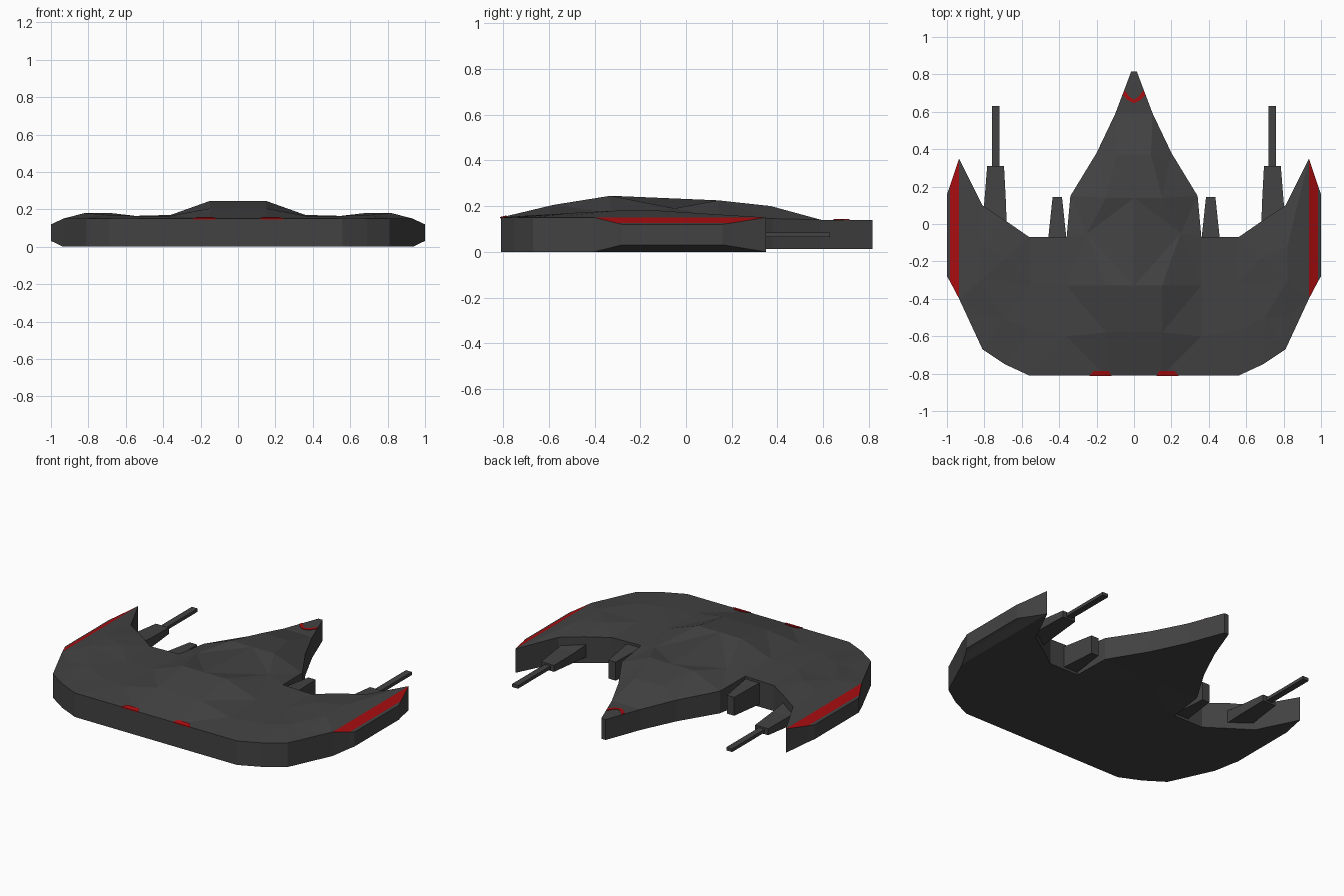
import bpy, bmesh
from mathutils import Vector
from mathutils.geometry import delaunay_2d_cdt

if "Cube" in bpy.data.objects:
    bpy.data.objects.remove(bpy.data.objects["Cube"])


def material(name, rgb):
    m = bpy.data.materials.new(name)
    m.diffuse_color = (*rgb, 1)
    m.use_nodes = True
    m.node_tree.nodes["Principled BSDF"].inputs["Base Color"].default_value = m.diffuse_color
    return m


GREY = material("dark grey", (0.055, 0.055, 0.055))
RED = material("red", (0.40, 0.004, 0.005))


def finish(name, bm, mats):
    """Turn a right-half bmesh into an object mirrored across x = 0."""
    bmesh.ops.recalc_face_normals(bm, faces=bm.faces)
    me = bpy.data.meshes.new(name)
    bm.to_mesh(me)
    bm.free()
    for m in mats:
        me.materials.append(m)
    ob = bpy.data.objects.new(name, me)
    bpy.context.collection.objects.link(ob)
    mod = ob.modifiers.new("mirror", 'MIRROR')
    mod.use_clip = True
    mod.merge_threshold = 0.0005
    return ob


def loft(name, rings, mats, red_side=None):
    """Join matching rings into a closed solid; red_side = side number in first band."""
    bm = bmesh.new()
    loops = [[bm.verts.new(p) for p in r] for r in rings]
    n = len(loops[0])
    for k in range(len(loops) - 1):
        for i in range(n):
            j = (i + 1) % n
            f = bm.faces.new((loops[k][i], loops[k][j], loops[k + 1][j], loops[k + 1][i]))
            if k == 0 and i == red_side:
                f.material_index = 1
    bm.faces.new(loops[0])
    bm.faces.new(loops[-1])
    return finish(name, bm, mats)


def rect_y(x0, x1, z0, z1, y):
    return [(x0, y, z0), (x1, y, z0), (x1, y, z1), (x0, y, z1)]


def rect_x(y0, y1, z0, z1, x):
    return [(x, y0, z0), (x, y1, z0), (x, y1, z1), (x, y0, z1)]


# Hull: right-half outline (x, y, top height) plus a few inner crown points
outline = [(0, -.81, .15), (.15, -.81, .15), (.56, -.81, .15), (.69, -.75, .15),
           (.81, -.67, .15), (.935, -.40, .15), (.935, .35, .15), (.81, .10, .16),
           (.69, .02, .165), (.56, -.07, .16), (.36, -.07, .165), (.34, .15, .15),
           (.20, .38, .145), (.10, .59, .14), (.015, .815, .14), (0, .815, .14),
           (0, .59, .14), (0, .37, .20), (0, .14, .225), (0, -.33, .245), (0, -.58, .205)]
crown = [(.15, -.58, .205), (.15, -.33, .245), (.15, .14, .225), (.09, .37, .20),
         (.07, .59, .14), (.25, -.05, .19), (.36, -.33, .17), (.36, -.60, .165),
         (.55, -.32, .165), (.55, -.57, .165), (.68, -.18, .18), (.82, -.12, .18),
         (.70, -.50, .17), (.81, -.50, .16), (.82, -.30, .18)]
pts = outline + crown
n = len(outline)
tris = delaunay_2d_cdt([Vector(p[:2]) for p in pts], [], [list(range(n))], 1, 1e-5)
source = [o[0] for o in tris[3]]
bm = bmesh.new()
top = [bm.verts.new(p) for p in pts]
low = [bm.verts.new((x, y, .012 if y > .1 and x < .35 else 0)) for x, y, z in pts]
for t in tris[2]:
    ids = [source[i] for i in t]
    bm.faces.new([top[i] for i in ids])
    bm.faces.new([low[i] for i in reversed(ids)])
for i in range(n):
    j = (i + 1) % n
    if outline[i][0] + outline[j][0] > 0:          # no wall on the mirror plane
        bm.faces.new((low[i], low[j], top[j], top[i]))
finish("hull", bm, [GREY])

# Bevelled wing-tip panels with a red upper band
loft("wing_tip", [rect_x(-.40, .35, 0, .15, .935),
                  rect_x(-.305, .20, .024, .126, .985),
                  rect_x(-.28, .16, .03, .12, 1.0)], [GREY, RED], red_side=2)

# Prongs beside the nose
loft("prong", [rect_y(.36, .46, .015, .15, -.09),
               rect_y(.385, .435, .02, .135, .145)], [GREY])

# Guns: tapered housing and thin barrel
loft("gun_housing", [rect_y(.68, .815, .035, .12, -.02),
                     rect_y(.685, .80, .045, .105, .12),
                     rect_y(.695, .785, .055, .095, .31)], [GREY])
loft("gun_barrel", [rect_y(.72, .76, .065, .085, .29),
                    rect_y(.72, .76, .065, .085, .63)], [GREY])


# Thin red plates: rear markers and nose chevron
def plate(name, flat, height):
    loft(name, [[(x, y, height(y) + d) for x, y in flat] for d in (-.003, .003)], [RED])


plate("edge_marker", [(.12, -.813), (.24, -.813), (.215, -.785), (.135, -.785)],
      lambda y: .15 + .24 * (y + .81))
plate("nose_chevron", [(0, .645), (.03, .66), (.06, .69), (.05, .715), (.025, .68), (0, .665)],
      lambda y: .14)
